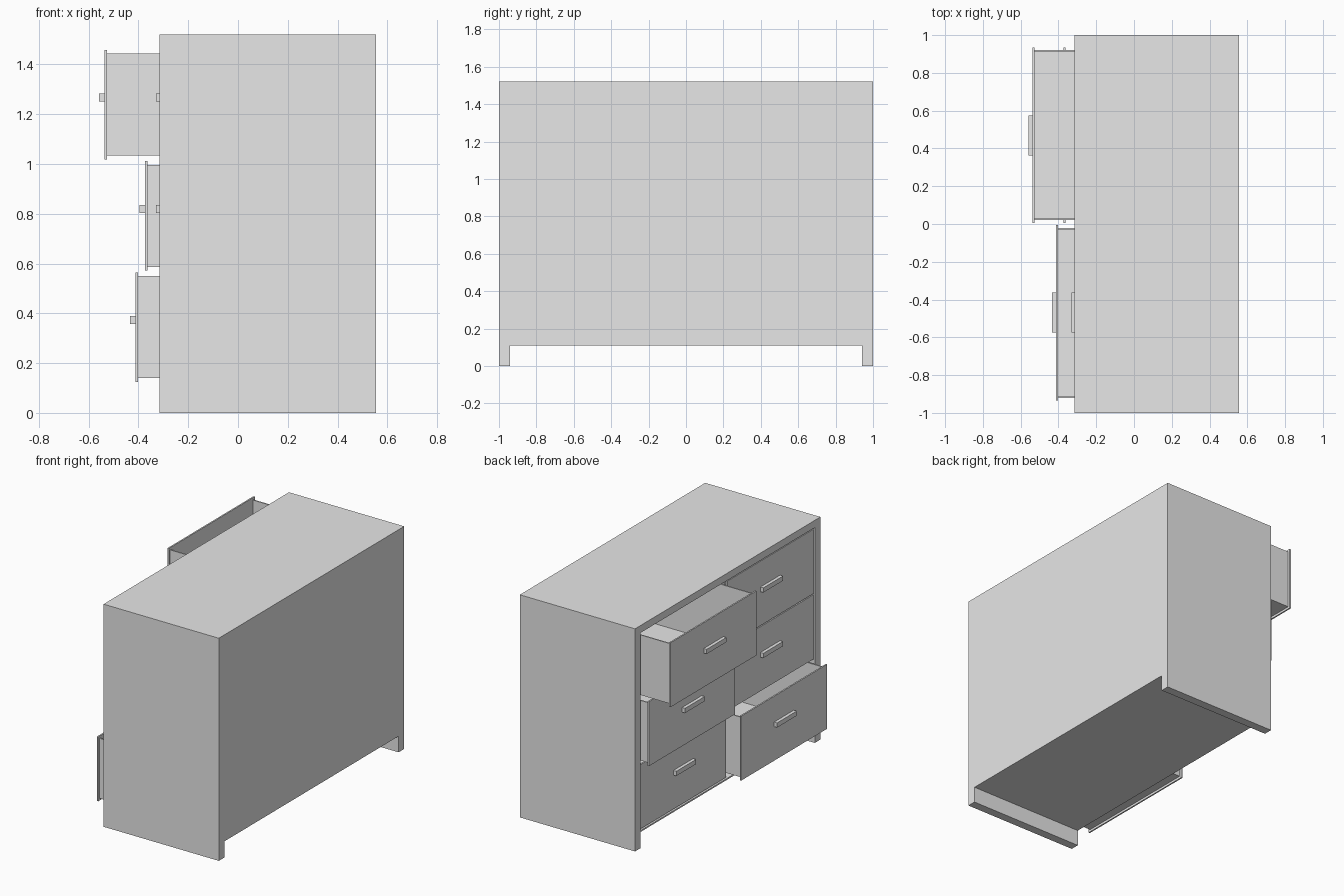
import bpy
import bmesh
from mathutils import Matrix, Vector

cube = bpy.data.objects.get("Cube")
if cube:
    bpy.data.objects.remove(cube, do_unlink=True)

grey = bpy.data.materials.new("light_grey")
grey.use_nodes = True
colour = (0.8, 0.8, 0.8, 1)
grey.diffuse_color = colour
grey.node_tree.nodes["Principled BSDF"].inputs["Base Color"].default_value = colour


def panels(name, boxes):
    """One object from boxes given as x, y and z ranges."""
    bm = bmesh.new()
    for ranges in boxes:
        mid = Vector([(a + b) / 2 for a, b in ranges])
        size = Vector([b - a for a, b in ranges])
        bmesh.ops.create_cube(bm, size=1, matrix=Matrix.LocRotScale(mid, None, size))
    mesh = bpy.data.meshes.new(name)
    bm.to_mesh(mesh)
    bm.free()
    mesh.materials.append(grey)
    obj = bpy.data.objects.new(name, mesh)
    bpy.context.collection.objects.link(obj)


# Cabinet shell, with the sides running down to the floor as feet
FRONT, BACK, TOP = -0.315, 0.555, 1.52
BASE, INNER, LID = 0.11, 0.94, 1.47
depth = (FRONT, BACK)
panels("left_side", [(depth, (INNER, 1), (0, TOP))])
panels("right_side", [(depth, (-1, -INNER), (0, TOP))])
panels("cabinet_top", [(depth, (-INNER, INNER), (LID, TOP))])
panels("cabinet_bottom", [(depth, (-INNER, INNER), (BASE, BASE + 0.01))])
panels("back_panel", [((BACK - 0.02, BACK), (-INNER, INNER), (BASE + 0.01, LID))])
panels("centre_divider", [((FRONT + 0.02, BACK - 0.02), (-0.01, 0.01), (BASE + 0.01, LID))])


def drawer(name, side, row, x):
    """Drawer whose front face lies at x; side is the sign of y."""
    z = 0.125 + row * 0.447
    height, wall, skin = 0.44, 0.008, 0.01

    def across(a, b):
        return tuple(sorted((side * a, side * b)))

    panels(name + "_front", [((x, x + skin), across(0.006, 0.934), (z, z + height))])

    # Open-topped tray behind the front
    tray = (x + skin, x + 0.8)
    low, high = z + 0.015, z + height - 0.015
    panels(name + "_tray", [
        (tray, across(0.02, 0.92), (low, low + wall)),
        (tray, across(0.02, 0.02 + wall), (low + wall, high)),
        (tray, across(0.92 - wall, 0.92), (low + wall, high)),
        ((tray[1] - wall, tray[1]), across(0.02 + wall, 0.92 - wall), (low + wall, high)),
    ])

    # Bar handle just above the middle
    grip = z + height / 2 + 0.028
    panels(name + "_handle", [((x - 0.022, x), across(0.363, 0.575), (grip - 0.016, grip + 0.016))])


# Front position of each drawer, from the bottom row up
CLOSED = -0.308
columns = {"left": (1, [CLOSED, -0.373, -0.537]),
           "right": (-1, [-0.412, CLOSED, CLOSED])}
for label, (side, fronts) in columns.items():
    for row, x in enumerate(fronts):
        drawer(f"{label}_{('lower', 'middle', 'upper')[row]}_drawer", side, row, x)
